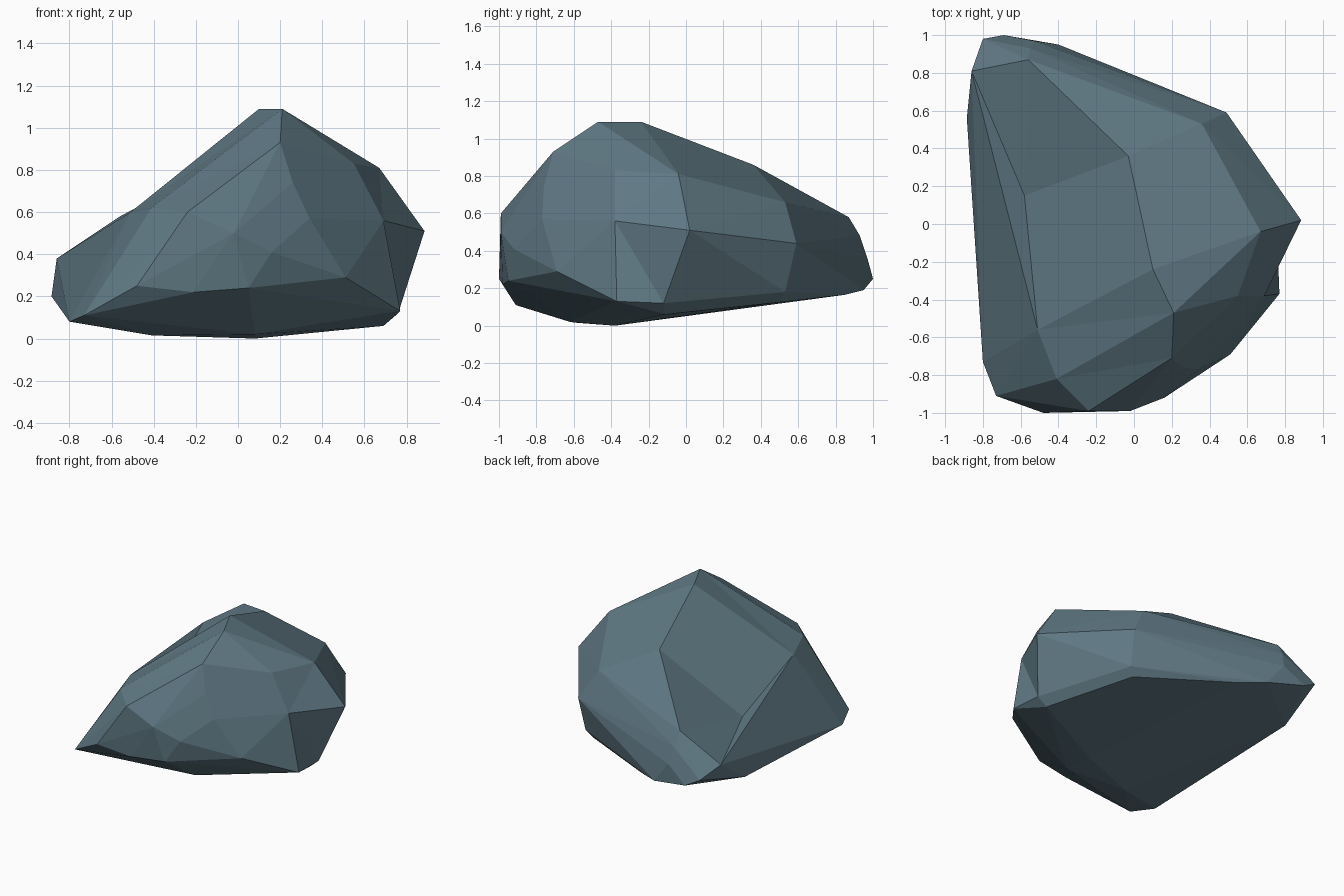
import bpy, bmesh
from mathutils import Vector

if "Cube" in bpy.data.objects:
    bpy.data.objects.remove(bpy.data.objects["Cube"])

# corner points of the boulder, grouped by region
crown = [(.10, -.24, 1.09), (.21, -.47, 1.09), (.20, -.71, .93),
         (.67, -.04, .81), (.55, -.38, .83), (.36, .53, .66),
         (-.56, .87, .58), (-.55, .93, .48)]
front = [(-.24, -.99, .60), (-.02, -.99, .50), (.16, -.92, .41), (.34, -.77, .57),
         (.26, -.76, .74), (.51, -.69, .29), (-.48, -1, .25), (-.21, -.98, .22),
         (.05, -.95, .24), (-.73, -.91, .11)]
sides = [(.885, .02, .51), (.49, .59, .44), (.77, -.37, .13), (.47, .53, .18),
         (-.53, .97, .36), (-.80, .98, .31), (-.69, 1, .25),
         (-.86, .81, .38), (-.885, .56, .20), (-.81, -.21, .15)]
base = [(-.80, -.73, .08), (-.41, -.58, .015), (.08, -.38, 0), (.08, -.62, .02),
        (.69, -.11, .06), (.43, .50, .125), (-.22, .85, .165), (-.40, .95, .19)]
# corners beside shallow hollows: (true position, outward shift used only while hulling)
hollows = [((-.58, .15, .42), (-.04, 0, .21)),
           ((-.03, .36, .86), (-.04, 0, .12)),
           ((-.51, -.56, .60), (-.05, 0, .12)),
           ((-.41, -.82, .62), (0, 0, .06)),
           ((.69, -.38, .56), (.10, -.05, 0)),
           ((.76, -.12, .12), (.08, 0, 0))]

bm = bmesh.new()
for p in crown + front + sides + base:
    bm.verts.new(p)
sunk = [(bm.verts.new(Vector(p) + Vector(d)), p) for p, d in hollows]
hull = bmesh.ops.convex_hull(bm, input=bm.verts[:])
unused = {v for v in hull["geom_interior"] + hull["geom_unused"]
          if isinstance(v, bmesh.types.BMVert)}
for v, p in sunk:
    v.co = p
bmesh.ops.delete(bm, geom=list(unused), context='VERTS')

# merge nearly flat triangles into broad facets
bmesh.ops.dissolve_limit(bm, angle_limit=.04, verts=bm.verts[:], edges=bm.edges[:])
bmesh.ops.recalc_face_normals(bm, faces=bm.faces[:])
mesh = bpy.data.meshes.new("boulder")
bm.to_mesh(mesh)
bm.free()
rock = bpy.data.objects.new("boulder", mesh)
bpy.context.collection.objects.link(rock)

# slate colour
mat = bpy.data.materials.new("slate")
mat.diffuse_color = (.115, .19, .23, 1)
mat.use_nodes = True
mat.node_tree.nodes["Principled BSDF"].inputs["Base Color"].default_value = mat.diffuse_color
mesh.materials.append(mat)
